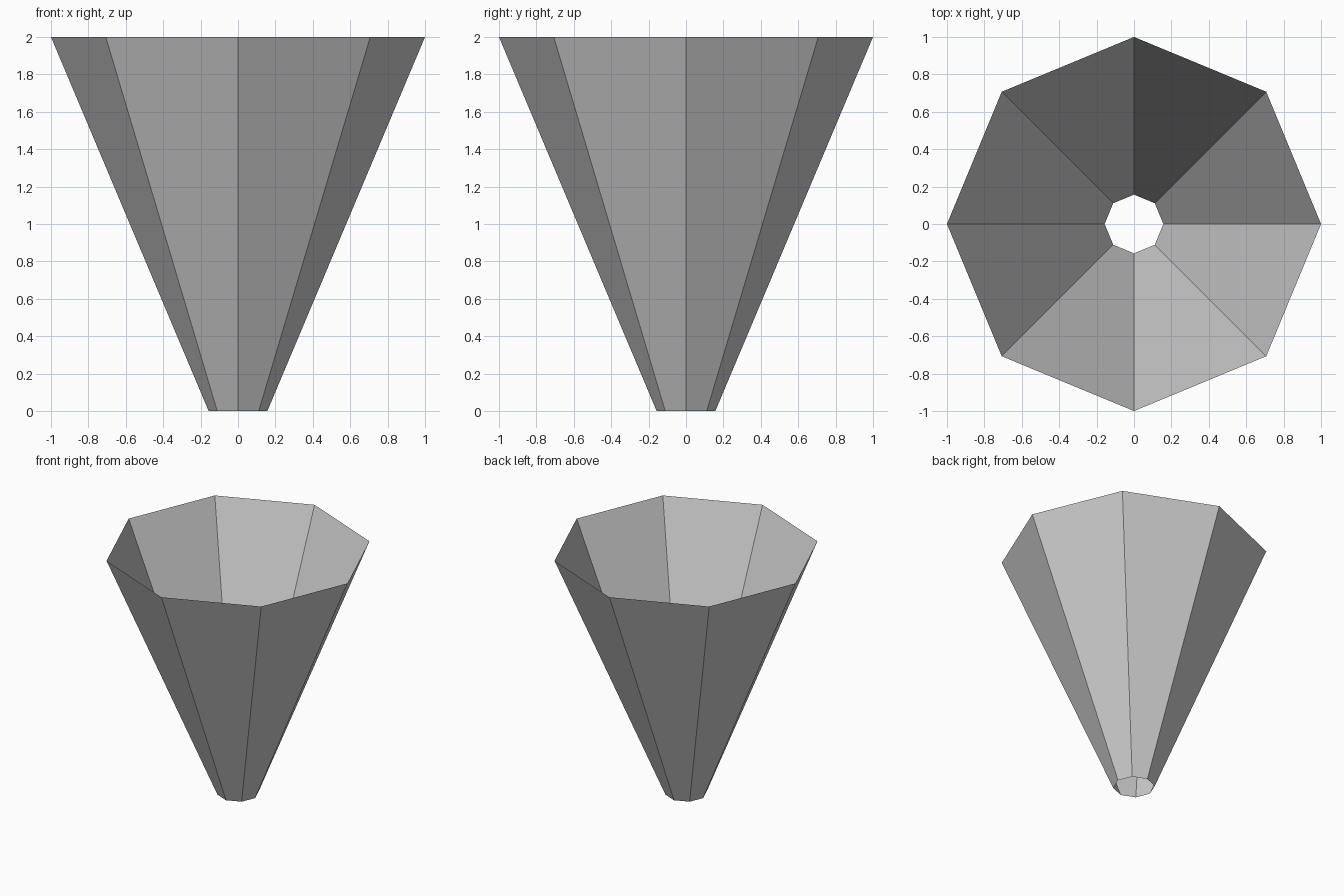
import bpy

if "Cube" in bpy.data.objects:
    bpy.data.objects.remove(bpy.data.objects["Cube"])

# Plain grey surface
grey = bpy.data.materials.new("light_grey")
grey.diffuse_color = (0.6, 0.6, 0.6, 1.0)
grey.use_nodes = True
grey.node_tree.nodes["Principled BSDF"].inputs["Base Color"].default_value = grey.diffuse_color

# Eight-sided tapered shell, open at both ends, wide end up
bpy.ops.mesh.primitive_cone_add(vertices=8, radius1=0.157, radius2=1.0, depth=2.0,
                                end_fill_type='NOTHING', location=(0, 0, 1))
funnel = bpy.context.object
funnel.name = "funnel_shell"
funnel.data.materials.append(grey)
